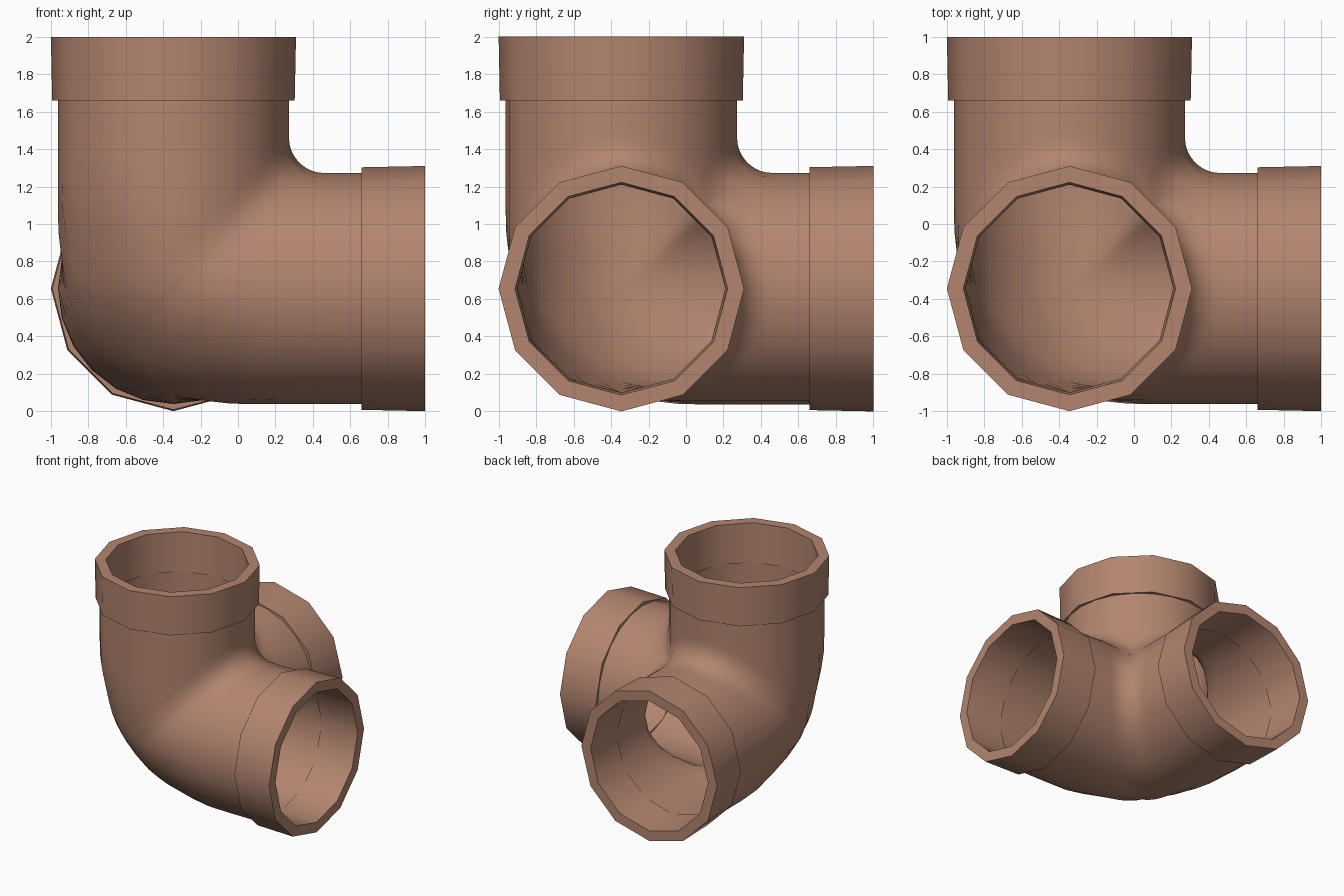
import bpy, bmesh, math
from mathutils import Vector

if "Cube" in bpy.data.objects:
    bpy.data.objects.remove(bpy.data.objects["Cube"])

CENTRE = Vector((-0.345, -0.345, 0.655))   # where the three pipe axes meet
REACH = 1.345                              # axis length to the open ends
COLLAR = 1.005                             # where the collars begin

clay = bpy.data.materials.new("clay brown")
clay.diffuse_color = (0.45, 0.235, 0.16, 1)
clay.use_nodes = True
clay.node_tree.nodes["Principled BSDF"].inputs["Base Color"].default_value = clay.diffuse_color


def cycle(p, arm):
    """Turn a point on the x arm into the same point on arm 0, 1 or 2."""
    x, y, z = p
    return Vector([(x, y, z), (z, x, y), (y, z, x)][arm])


def finish(bm, name):
    bmesh.ops.remove_doubles(bm, verts=bm.verts, dist=1e-4)
    mesh = bpy.data.meshes.new(name)
    bm.to_mesh(mesh)
    bm.free()
    mesh.materials.append(clay)
    ob = bpy.data.objects.new(name, mesh)
    ob.location = CENTRE
    bpy.context.collection.objects.link(ob)
    bpy.ops.object.select_all(action='DESELECT')
    ob.select_set(True)
    bpy.context.view_layer.objects.active = ob
    bpy.ops.object.shade_smooth_by_angle(angle=math.radians(40))


def field(p, radius, fillet, cut):
    """Three round-ended pipes, filleted together, with a flattened back corner."""
    d, g = [], []
    for a in range(3):
        v = p.copy()
        if v[a] > 0:
            v[a] = 0
        d.append(v.length - radius)
        g.append(v.normalized())
    best = min(d)
    for i, j in ((0, 1), (1, 2), (0, 2)):
        k = fillet * max(0, 1 - g[i].dot(g[j]))
        s = max(k, min(d[i], d[j])) - math.hypot(max(k - d[i], 0), max(k - d[j], 0))
        best = min(best, s)
    k = 0.3
    flat = -(p.x + p.y + p.z) / math.sqrt(3) - cut
    return min(-k, max(best, flat)) + math.hypot(max(k + best, 0), max(k + flat, 0))


def surface_point(direction, *shape):
    lo, hi = 0.0, 2.5
    for _ in range(36):
        mid = (lo + hi) / 2
        if field(direction * mid, *shape) < 0:
            lo = mid
        else:
            hi = mid
    return direction * lo


def shell(bm, end, inward, *shape):
    """One wall surface: a third is traced by rays, then repeated per arm."""
    sides, steps = 24, 9
    start = math.atan2(shape[0], end)
    grid = []
    for i in range(sides):
        th = math.radians(45) + math.tau * i / sides
        c, s = math.cos(th), math.sin(th)
        stop = math.atan2(1, max(c, s))
        row = []
        for j in range(steps + 1):
            ph = start + (stop - start) * j / steps
            ray = Vector((math.cos(ph), math.sin(ph) * c, math.sin(ph) * s))
            row.append(surface_point(ray, *shape))
        grid.append(row)
    for arm in range(3):
        vs = [[bm.verts.new(cycle(p, arm)) for p in row] for row in grid]
        for i in range(sides):
            a, b = vs[i], vs[(i + 1) % sides]
            for j in range(steps):
                quad = [a[j], a[j + 1], b[j + 1], b[j]]
                bm.faces.new(quad[::-1] if inward else quad)


# hollow elbow body: outer and inner wall
bm = bmesh.new()
shell(bm, COLLAR + 0.02, False, 0.617, 0.19, 0.44)
shell(bm, COLLAR + 0.01, True, 0.555, 0.08, 0.38)
finish(bm, "elbow_body")

# twelve-sided collars around the three openings
profile = [(COLLAR, 0.555), (COLLAR, 0.648), (REACH, 0.655), (REACH, 0.567)]
for arm, name in enumerate(("side_collar", "back_collar", "top_collar")):
    bm = bmesh.new()
    rings = []
    for t, r in profile:
        rings.append([bm.verts.new(cycle((t, r * math.cos(math.tau * i / 12),
                                          r * math.sin(math.tau * i / 12)), arm))
                      for i in range(12)])
    for n in range(4):
        a, b = rings[n], rings[(n + 1) % 4]
        for i in range(12):
            k = (i + 1) % 12
            bm.faces.new((a[i], b[i], b[k], a[k]))
    bmesh.ops.recalc_face_normals(bm, faces=bm.faces)
    finish(bm, name)
